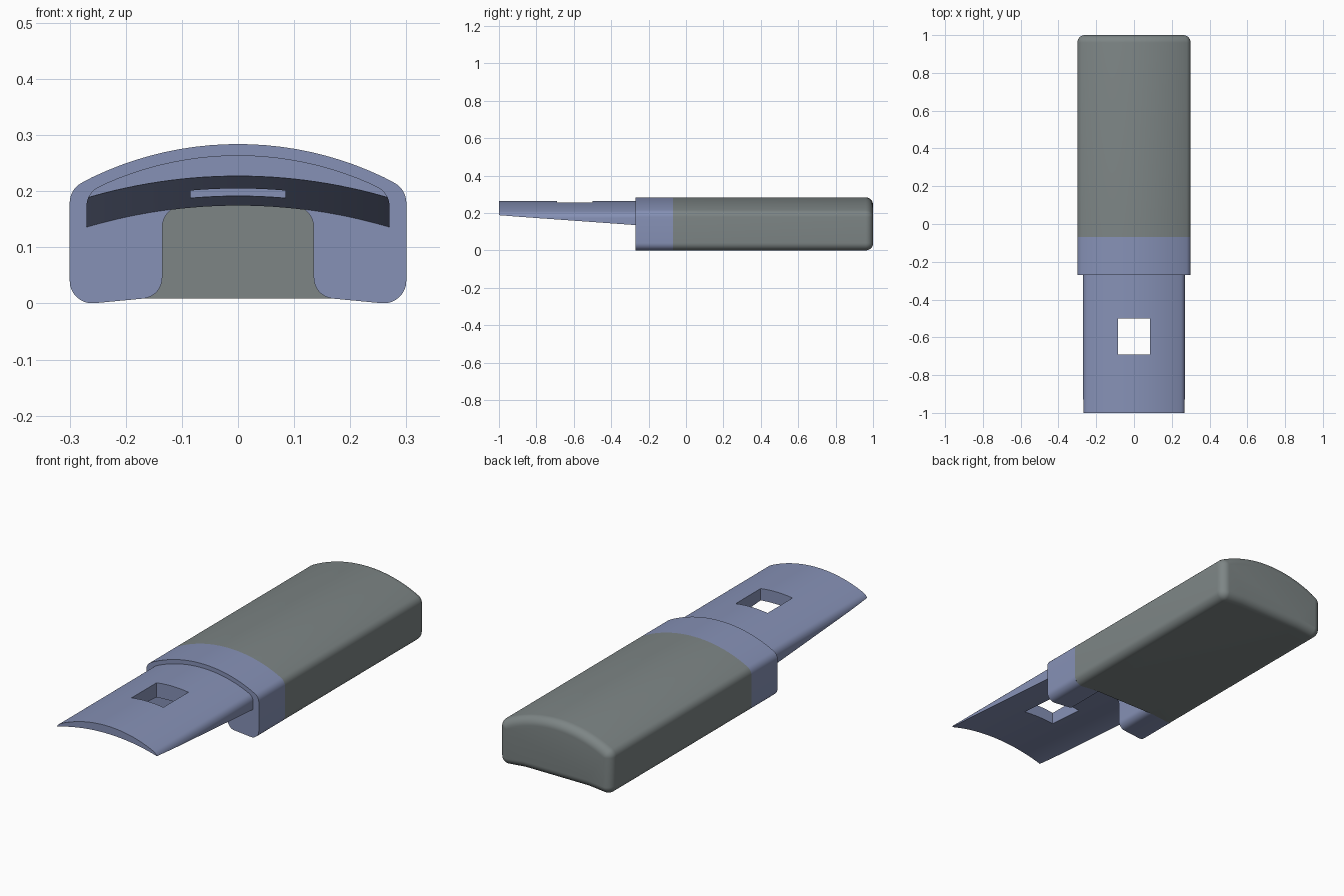
import bpy, bmesh, math
from mathutils import Vector

if "Cube" in bpy.data.objects:
    bpy.data.objects.remove(bpy.data.objects["Cube"])


def material(name, rgb):
    m = bpy.data.materials.new(name)
    m.diffuse_color = (*rgb, 1)
    m.use_nodes = True
    m.node_tree.nodes["Principled BSDF"].inputs["Base Color"].default_value = m.diffuse_color
    return m


GREY = material("warm grey", (0.205, 0.235, 0.235))
BLUE = material("slate blue", (0.24, 0.285, 0.47))


def fillet(corners, seg=8):
    """Round a closed outline given as (x, z, radius)."""
    out = []
    for i, (x, z, r) in enumerate(corners):
        p = Vector((x, z))
        if r <= 0:
            out.append(p)
            continue
        a = (Vector(corners[i - 1][:2]) - p).normalized()
        b = (Vector(corners[(i + 1) % len(corners)][:2]) - p).normalized()
        half = a.angle(b) / 2
        c = p + (a + b).normalized() * (r / math.sin(half))
        t = r / math.tan(half)
        u, v = p + a * t - c, p + b * t - c
        sweep = u.angle(v)
        for k in range(seg + 1):
            f = k / seg
            out.append(c + (u * math.sin((1 - f) * sweep) + v * math.sin(f * sweep)) / math.sin(sweep))
    return out


def arc(xmax, radius, top, n=20):
    """Shallow crown from +x to -x."""
    pts = []
    for i in range(n + 1):
        x = xmax * (1 - 2 * i / n)
        pts.append((x, top - radius + math.sqrt(radius ** 2 - x * x), 0))
    return pts


def loft(name, rings, mat, cap_start=True):
    """Skin outlines given as (y, points)."""
    bm = bmesh.new()
    loops = [[bm.verts.new((p[0], y, p[1])) for p in pts] for y, pts in rings]
    for a, b in zip(loops, loops[1:]):
        for i in range(len(a)):
            j = (i + 1) % len(a)
            bm.faces.new((a[i], a[j], b[j], b[i]))
    if cap_start:
        bm.faces.new(loops[0])
    caps = [bm.faces.new(loops[-1])]
    bmesh.ops.recalc_face_normals(bm, faces=bm.faces)
    me = bpy.data.meshes.new(name)
    bm.to_mesh(me)
    bm.free()
    me.materials.append(mat)
    ob = bpy.data.objects.new(name, me)
    bpy.context.collection.objects.link(ob)
    return ob


def activate(ob):
    bpy.ops.object.select_all(action='DESELECT')
    ob.select_set(True)
    bpy.context.view_layer.objects.active = ob


def smooth(ob):
    activate(ob)
    bpy.ops.object.shade_smooth_by_angle(angle=math.radians(30))


def cut(ob, cutter):
    mod = ob.modifiers.new("cut", 'BOOLEAN')
    mod.operation = 'DIFFERENCE'
    mod.solver = 'EXACT'
    mod.object = cutter
    activate(ob)
    bpy.ops.object.modifier_apply(modifier=mod.name)
    bpy.data.objects.remove(cutter, do_unlink=True)


def upper(d=0.0):
    """Crown and shoulders of the body, inset by d."""
    w, r = 0.3 - d, 0.6 - d
    shoulder = math.sqrt(r * r - w * w) - 0.316
    rad = 0.0405 - d
    return ([(w, shoulder, rad)] + arc(0.26 * w / 0.3, r, 0.284 - d)
            + [(-w, shoulder, rad)])


def body_outline(d):
    w, rad = 0.3 - d, 0.0405 - d
    return fillet(upper(d) + [(-w, -0.0038 + d, rad), (-0.17, 0.0085 + d, 0),
                              (0.17, 0.0085 + d, 0), (w, -0.0038 + d, rad)])


# Grey body with a rounded rear end
R = 0.04
rings = [(-0.07, body_outline(0))]
for k in range(9):
    a = k / 8 * math.pi / 2
    rings.append((1 - R + R * math.sin(a), body_outline(R * (1 - math.cos(a)))))
smooth(loft("body", rings, GREY))

# Blue collar, open underneath
collar_pts = fillet(upper() + [
    (-0.3, -0.0038, 0.04), (-0.135, 0.0118, 0.037),
    (-0.135, 0.175, 0.04), (0.135, 0.175, 0.04),
    (0.135, 0.0118, 0.037), (0.3, -0.0038, 0.04)])
smooth(loft("collar", [(-0.07, collar_pts), (-0.27, collar_pts)], BLUE, cap_start=False))

# Tapered tongue: crowned bar, hollowed below, with a square opening
tongue_pts = fillet([(0.27, 0.197, 0.038)] + arc(0.235, 0.58, 0.264)
                    + [(-0.27, 0.197, 0.038), (-0.27, 0.05, 0), (0.27, 0.05, 0)])
tongue = loft("tongue", [(-1, tongue_pts), (-0.26, tongue_pts)], BLUE)


def hollow(y):
    top = 0.227 - (y + 1) * 0.0712
    return y, [p[:2] for p in arc(0.32, 0.95, top, 32)] + [(-0.32, 0), (0.32, 0)]


cut(tongue, loft("underside_cutter", [hollow(-1.05), hollow(-0.2)], BLUE))
square = [(0.085, 0), (0.085, 0.4), (-0.085, 0.4), (-0.085, 0)]
cut(tongue, loft("opening_cutter", [(-0.69, square), (-0.5, square)], BLUE))
smooth(tongue)
